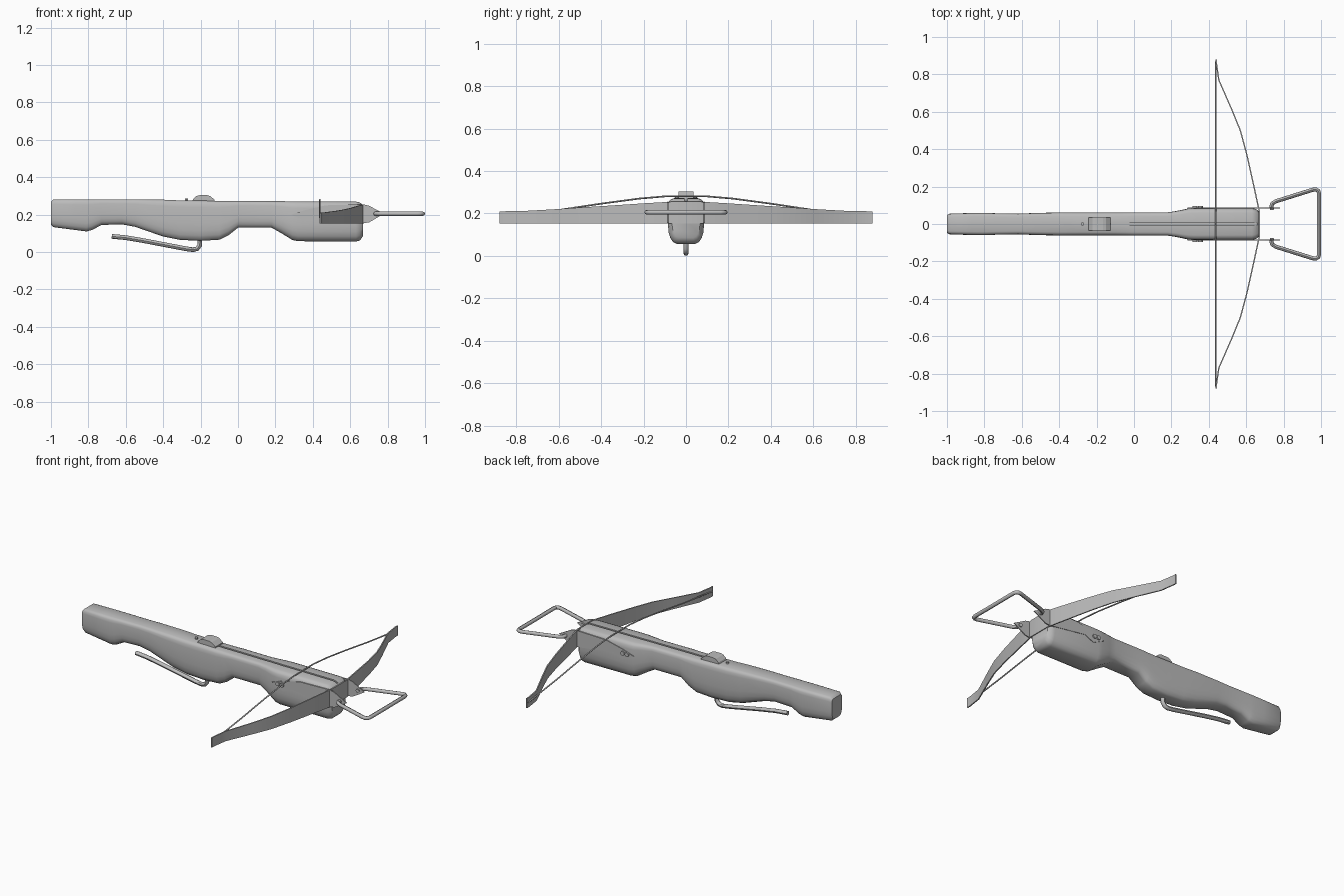
import bpy, bmesh, math
from mathutils import Vector

cube = bpy.data.objects.get("Cube")
if cube:
    bpy.data.objects.remove(cube, do_unlink=True)

# One plain grey for everything
grey = bpy.data.materials.new("plain grey")
grey.use_nodes = True
colour = (0.5, 0.5, 0.5, 1)
grey.diffuse_color = colour
grey.node_tree.nodes["Principled BSDF"].inputs["Base Color"].default_value = colour


def finish(obj, smooth=None):
    obj.data.materials.clear()
    obj.data.materials.append(grey)
    bpy.ops.object.select_all(action='DESELECT')
    obj.select_set(True)
    bpy.context.view_layer.objects.active = obj
    if smooth:
        bpy.ops.object.shade_smooth_by_angle(angle=math.radians(smooth))
    return obj


def loft(name, rings, smooth=None):
    """Skin closed rings of equal length and cap both ends."""
    bm = bmesh.new()
    loops = [[bm.verts.new(p) for p in ring] for ring in rings]
    for a, b in zip(loops, loops[1:]):
        for i in range(len(a)):
            j = (i + 1) % len(a)
            bm.faces.new((a[i], a[j], b[j], b[i]))
    bm.faces.new(loops[0])
    bm.faces.new(loops[-1])
    bmesh.ops.recalc_face_normals(bm, faces=bm.faces)
    mesh = bpy.data.meshes.new(name)
    bm.to_mesh(mesh)
    bm.free()
    obj = bpy.data.objects.new(name, mesh)
    bpy.context.collection.objects.link(obj)
    return finish(obj, smooth)


def plate(name, outline, y0, y1, smooth=None):
    """Extrude an x-z outline sideways."""
    return loft(name, [[(x, y, z) for x, z in outline] for y in (y0, y1)], smooth)


def rod(name, points, radius):
    curve = bpy.data.curves.new(name, 'CURVE')
    curve.dimensions = '3D'
    curve.bevel_depth = radius
    curve.bevel_resolution = 2
    curve.use_fill_caps = True
    spline = curve.splines.new('POLY')
    spline.points.add(len(points) - 1)
    for point, co in zip(spline.points, points):
        point.co = (*co, 1)
    obj = bpy.data.objects.new(name, curve)
    bpy.context.collection.objects.link(obj)
    bpy.ops.object.select_all(action='DESELECT')
    obj.select_set(True)
    bpy.context.view_layer.objects.active = obj
    bpy.ops.object.convert(target='MESH')
    return finish(bpy.context.object, 45)


# Stock: stations of x, half width, bottom, top
stations = [
    (-1.0, 0.048, 0.145, 0.27), (-0.985, 0.055, 0.133, 0.282), (-0.87, 0.059, 0.118, 0.282),
    (-0.81, 0.06, 0.11, 0.282), (-0.78, 0.059, 0.118, 0.282), (-0.73, 0.057, 0.145, 0.282),
    (-0.62, 0.055, 0.148, 0.282), (-0.55, 0.058, 0.135, 0.282), (-0.4, 0.062, 0.083, 0.28),
    (-0.31, 0.062, 0.065, 0.276), (-0.2, 0.062, 0.06, 0.275), (-0.1, 0.062, 0.066, 0.273),
    (-0.05, 0.062, 0.09, 0.273), (0.0, 0.062, 0.13, 0.273), (0.18, 0.062, 0.13, 0.272),
    (0.23, 0.07, 0.102, 0.272), (0.29, 0.083, 0.065, 0.271), (0.32, 0.085, 0.058, 0.271),
    (0.63, 0.085, 0.056, 0.27), (0.652, 0.08, 0.062, 0.265), (0.668, 0.066, 0.085, 0.25)]
section = [(0.5, 0), (0.72, 0.04), (0.87, 0.13), (0.96, 0.25), (1, 0.42),
           (1, 0.83), (0.96, 0.92), (0.87, 0.97), (0.7, 1)]
full = section + [(-u, v) for u, v in reversed(section)]
stock = loft("stock", [[(x, u * w, b + v * (t - b)) for u, v in full]
                       for x, w, b, t in stations], 40)

# Bolt groove along the top
cutter = plate("groove_cutter", [(-0.13, 0.266), (0.7, 0.258), (0.7, 0.3), (-0.13, 0.3)],
               -0.006, 0.006)
cut = stock.modifiers.new("groove", 'BOOLEAN')
cut.operation = 'DIFFERENCE'
cut.object = cutter
bpy.context.view_layer.objects.active = stock
bpy.ops.object.modifier_apply(modifier=cut.name)
bpy.data.objects.remove(cutter, do_unlink=True)

# Lock housing on top, with the pin behind it
plate("lock_cover", [(-0.245, 0.27), (-0.24, 0.284), (-0.222, 0.3), (-0.205, 0.304),
                     (-0.165, 0.304), (-0.15, 0.3), (-0.125, 0.28), (-0.125, 0.268)],
      -0.036, 0.036)
rod("lock_pin", [(-0.275, 0, 0.26), (-0.275, 0, 0.285)], 0.009)

# Bow: a thin upright blade, swept back at the tips
half_bow = [(0.437, 0.88, 0.21), (0.437, 0.86, 0.21), (0.45, 0.77, 0.211), (0.52, 0.61, 0.22),
            (0.565, 0.5, 0.228), (0.6, 0.37, 0.236), (0.64, 0.19, 0.248), (0.666, 0.07, 0.255)]
bow = half_bow + [(x, -y, z) for x, y, z in reversed(half_bow)]
loft("bow", [[(x, y, 0.152), (x + 0.007, y, 0.152), (x + 0.007, y, top), (x, y, top)]
             for x, y, top in bow], 30)

# String, lifted over the top of the stock
half_string = [(0.438, 0.87, 0.182), (0.438, 0.6, 0.216), (0.438, 0.4, 0.246),
               (0.438, 0.22, 0.27), (0.438, 0.09, 0.281)]
rod("bow_string", half_string + [(x, -y, z) for x, y, z in reversed(half_string)], 0.004)

# Side straps and their bolts
strap = [(0.285, 0.2), (0.36, 0.163), (0.42, 0.19), (0.67, 0.155), (0.7, 0.158),
         (0.78, 0.205), (0.7, 0.248), (0.67, 0.255), (0.47, 0.25), (0.36, 0.225)]
for side, label in ((1, "left"), (-1, "right")):
    plate(label + "_strap", strap, side * 0.082, side * 0.088)
    for x, tag in ((0.327, "rear"), (0.355, "front")):
        rod(f"{label}_{tag}_bolt", [(x, side * 0.08, 0.202), (x, side * 0.096, 0.202)], 0.013)

# Foot stirrup
half_stirrup = [(0.738, 0.075, 0.205), (0.735, 0.095, 0.205), (0.74, 0.11, 0.205),
                (0.76, 0.122, 0.205), (0.955, 0.183, 0.205), (0.972, 0.185, 0.205),
                (0.985, 0.178, 0.205), (0.989, 0.163, 0.205)]
rod("stirrup", half_stirrup + [(x, -y, z) for x, y, z in reversed(half_stirrup)], 0.011)

# Long trigger lever below the stock
lever = [(-0.675, 0.084), (-0.6, 0.077), (-0.5, 0.06), (-0.38, 0.037), (-0.28, 0.018),
         (-0.24, 0.0125), (-0.218, 0.018), (-0.205, 0.035), (-0.203, 0.075)]
rod("trigger_lever", [(x, 0, z) for x, z in lever], 0.0125)
